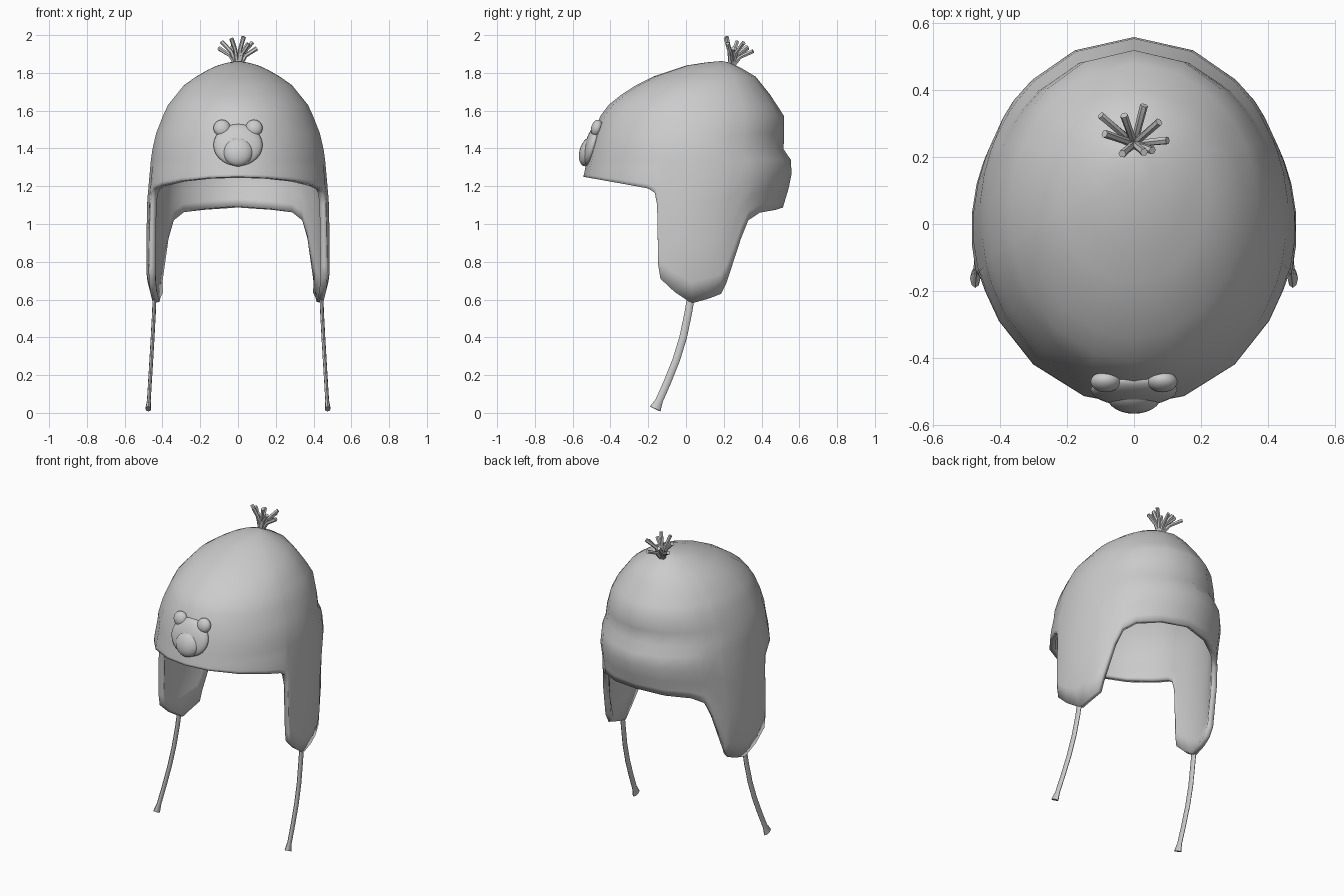
import bpy, bmesh, math
from mathutils import Vector, Matrix

if "Cube" in bpy.data.objects:
    bpy.data.objects.remove(bpy.data.objects["Cube"])

grey = bpy.data.materials.new("plain_grey")
grey.use_nodes = True
grey.diffuse_color = (0.6, 0.6, 0.6, 1)
grey.node_tree.nodes["Principled BSDF"].inputs["Base Color"].default_value = (0.6, 0.6, 0.6, 1)


def finish(bm, name, angle=50):
    bmesh.ops.recalc_face_normals(bm, faces=bm.faces)
    mesh = bpy.data.meshes.new(name)
    bm.to_mesh(mesh)
    bm.free()
    mesh.materials.append(grey)
    ob = bpy.data.objects.new(name, mesh)
    bpy.context.collection.objects.link(ob)
    bpy.ops.object.select_all(action='DESELECT')
    ob.select_set(True)
    bpy.context.view_layer.objects.active = ob
    bpy.ops.object.shade_smooth_by_angle(angle=math.radians(angle))
    return ob


def lerp(table, z):
    """Linear look-up in a list of (z, value) pairs sorted by rising z."""
    if z <= table[0][0]:
        return table[0][1]
    for (z0, v0), (z1, v1) in zip(table, table[1:]):
        if z <= z1:
            return v0 + (v1 - v0) * (z - z0) / (z1 - z0)
    return table[-1][1]


# Hat outline: half width, front and back depth at each height
WIDTH = [(.58, .452), (.72, .487), (.98, .487), (1.235, .478), (1.45, .447),
         (1.62, .38), (1.75, .275), (1.835, .127), (1.863, .02)]
FRONT = [(1.25, -.543), (1.4, -.512), (1.5, -.482), (1.606, -.44), (1.71, -.31),
         (1.775, -.19), (1.845, .02), (1.863, .17)]
BACK = [(1.087, .513), (1.245, .56), (1.34, .555), (1.395, .517), (1.57, .52),
        (1.685, .445), (1.785, .365), (1.835, .275), (1.863, .21)]
# Lower edge as (y, z), front centre to back centre, down and up the ear flap
EDGE = [(-.543, 1.25), (-.515, 1.245), (-.42, 1.228), (-.29, 1.205), (-.2, 1.188),
        (-.165, 1.165), (-.153, 1.1), (-.147, .78), (-.135, .71), (-.06, .64),
        (.03, .58), (.12, .605), (.185, .63), (.215, .69), (.29, .92), (.33, 1.02),
        (.39, 1.06), (.475, 1.075), (.513, 1.087)]
LEVELS = [1.34, 1.395, 1.48, 1.57, 1.63, 1.685, 1.735, 1.78, 1.815, 1.84, 1.855]
FRACTIONS = [0, .15, .4, .7]


def section(z):
    f, b = lerp(FRONT, z), lerp(BACK, z)
    return (f + b) / 2, (b - f) / 2, lerp(WIDTH, z)


# Hat shell: columns rise from the lower edge to the crown
def column(y, z_edge, side):
    yc, ry, _ = section(z_edge)
    c = max(-1, min(1, (y - yc) / ry))
    s = side * math.sqrt(1 - c * c)
    heights = [z_edge + (LEVELS[0] - z_edge) * f for f in FRACTIONS] + LEVELS
    pts = []
    for z in heights:
        yc, ry, w = section(z)
        pts.append((w * s, yc + ry * c, z))
    return pts


bm = bmesh.new()
path = [(y, z, 1) for y, z in EDGE] + [(y, z, -1) for y, z in EDGE[-2:0:-1]]
columns = [[bm.verts.new(p) for p in column(*e)] for e in path]
crown = bm.verts.new((0, .19, 1.863))
for a, b in zip(columns, columns[1:] + columns[:1]):
    for i in range(len(a) - 1):
        bm.faces.new((a[i], b[i], b[i + 1], a[i + 1]))
    bm.faces.new((a[-1], b[-1], crown))
bmesh.ops.recalc_face_normals(bm, faces=bm.faces)
if crown.normal.z < 0 and sum(f.normal.z for f in crown.link_faces) < 0:
    bmesh.ops.reverse_faces(bm, faces=bm.faces)
hat = finish(bm, "hat_shell", 60)
solid = hat.modifiers.new("cloth_thickness", 'SOLIDIFY')
solid.thickness = .035
solid.offset = -1


# Tube along a few points, with a radius at each and optional flattening in x
def tube(name, points, radii, sides=6, flat=1.0):
    bm = bmesh.new()
    pts = [Vector(p) for p in points]
    rings = []
    for i, p in enumerate(pts):
        d = (pts[min(i + 1, len(pts) - 1)] - pts[max(i - 1, 0)]).normalized()
        v = d.cross(Vector((1, 0, 0))).normalized()
        u = v.cross(d)
        ring = []
        for k in range(sides):
            t = math.tau * k / sides
            ring.append(bm.verts.new(p + radii[i] * (u * flat * math.cos(t) + v * math.sin(t))))
        rings.append(ring)
    for a, b in zip(rings, rings[1:]):
        for k in range(sides):
            n = (k + 1) % sides
            bm.faces.new((a[k], a[n], b[n], b[k]))
    bm.faces.new(rings[0])
    bm.faces.new(rings[-1])
    return finish(bm, name)


# Chin straps with flared ends
for name, s in (("left_strap", 1), ("right_strap", -1)):
    tube(name,
         [(s * .442, .027, .62), (s * .445, .012, .53), (s * .452, -.015, .40),
          (s * .459, -.052, .28), (s * .466, -.098, .165), (s * .472, -.142, .065),
          (s * .475, -.163, .021)],
         [.02, .02, .02, .02, .02, .02, .031], 8, .5)

# Tuft of yarn on the crown
TIPS = [(.1, .25, 1.93), (.075, .305, 1.96), (.03, .355, 1.915), (-.03, .325, 1.94),
        (-.1, .325, 1.93), (-.088, .27, 1.965), (-.035, .21, 1.982), (.03, .215, 1.992),
        (.055, .22, 1.955)]
base = Vector((0, .24, 1.845))
for i, tip in enumerate(TIPS):
    d = Vector(tip) - base
    mid = base + Vector((d.x * .4, d.y * .4, d.z * .55))
    start = base + Vector((d.x * .12, d.y * .12, 0))
    tube(f"tuft_strand_{i + 1}", [start, mid, tip], [.013, .011, .012])


# Bear face badge, leaning back with the front of the hat
def blob(name, centre, radii, tilt=-16):
    bm = bmesh.new()
    m = (Matrix.Translation(centre) @ Matrix.Rotation(math.radians(tilt), 4, 'X')
         @ Matrix.Diagonal((*radii, 1)))
    bmesh.ops.create_uvsphere(bm, u_segments=24, v_segments=14, radius=1, matrix=m)
    return finish(bm, name)


blob("bear_head", (0, -.495, 1.418), (.13, .04, .115))
blob("bear_snout", (0, -.518, 1.383), (.08, .046, .08))
for name, s in (("bear_left_ear", 1), ("bear_right_ear", -1)):
    blob(name, (s * .085, -.472, 1.508), (.045, .03, .045))
